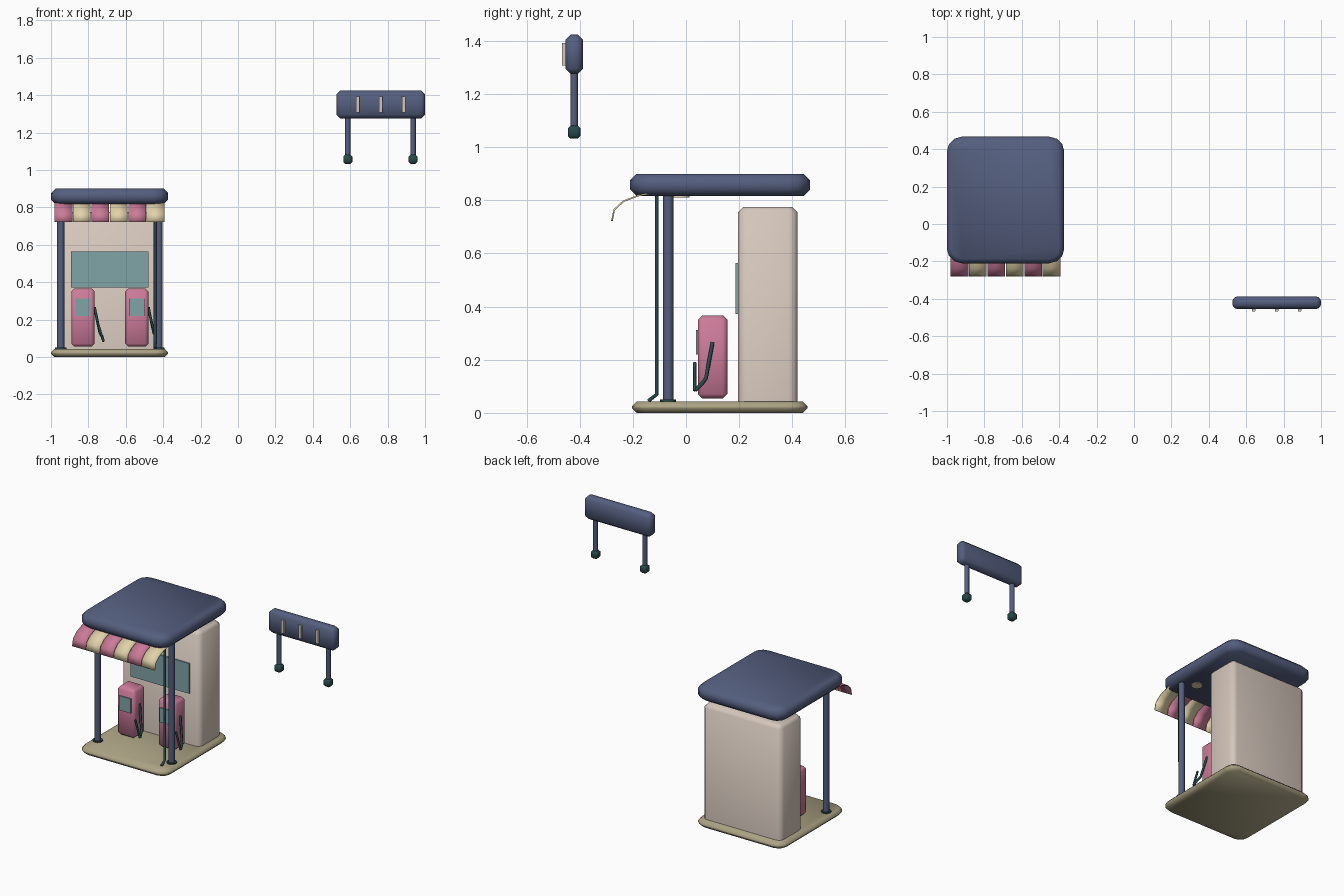
import bpy, bmesh, math

cube = bpy.data.objects.get("Cube")
if cube:
    bpy.data.objects.remove(cube, do_unlink=True)


def material(name, r, g, b):
    """Flat colour given as 0-255 sRGB, stored as linear."""
    col = [((c / 255 + 0.055) / 1.055) ** 2.4 for c in (r, g, b)] + [1]
    m = bpy.data.materials.new(name)
    m.use_nodes = True
    m.diffuse_color = col
    m.node_tree.nodes["Principled BSDF"].inputs["Base Color"].default_value = col
    return m


navy = material("navy paint", 84, 94, 126)
pink = material("pink paint", 204, 123, 153)
cream = material("cream cloth", 226, 211, 170)
beige = material("beige plaster", 213, 199, 188)
teal = material("teal glass", 128, 163, 167)
dark = material("dark teal rubber", 40, 72, 72)
sand = material("sand concrete", 172, 163, 132)


def finish(bm, name, mat):
    bmesh.ops.recalc_face_normals(bm, faces=bm.faces)
    me = bpy.data.meshes.new(name)
    bm.to_mesh(me)
    bm.free()
    me.materials.append(mat)
    ob = bpy.data.objects.new(name, me)
    bpy.context.collection.objects.link(ob)
    bpy.ops.object.select_all(action='DESELECT')
    ob.select_set(True)
    bpy.context.view_layer.objects.active = ob
    bpy.ops.object.shade_smooth_by_angle(angle=math.radians(50))
    return ob


def box(name, mat, x, y, z, corner=0, rim=0, bottom=True):
    """Box between (min, max) ranges, with round corners and chamfered rims."""
    bm = bmesh.new()
    bmesh.ops.create_cube(bm, size=1)
    for v in bm.verts:
        v.co = [r[0] if c < 0 else r[1] for c, r in zip(v.co, (x, y, z))]
    if corner:
        upright = [e for e in bm.edges
                   if abs(e.verts[0].co.z - e.verts[1].co.z) > 1e-4]
        bmesh.ops.bevel(bm, geom=upright, offset=corner, segments=3,
                        profile=0.5, affect='EDGES')
    if rim:
        edges = []
        for e in bm.edges:
            a, b = (v.co.z for v in e.verts)
            if abs(a - b) < 1e-4 and (bottom or a > z[0] + 1e-4):
                edges.append(e)
        bmesh.ops.bevel(bm, geom=edges, offset=rim, segments=1,
                        affect='EDGES')
    return finish(bm, name, mat)


def cylinder(name, mat, x, y, z, radius, sides=12):
    bm = bmesh.new()
    bmesh.ops.create_cone(bm, cap_ends=True, segments=sides, radius1=radius,
                          radius2=radius, depth=z[1] - z[0])
    bmesh.ops.translate(bm, verts=bm.verts, vec=(x, y, sum(z) / 2))
    return finish(bm, name, mat)


def tube(name, mat, points, radius):
    cu = bpy.data.curves.new(name, 'CURVE')
    cu.dimensions = '3D'
    cu.bevel_depth = radius
    cu.bevel_resolution = 1
    cu.use_fill_caps = True
    sp = cu.splines.new('POLY')
    sp.points.add(len(points) - 1)
    for p, co in zip(sp.points, points):
        p.co = (*co, 1)
    cu.materials.append(mat)
    ob = bpy.data.objects.new(name, cu)
    bpy.context.collection.objects.link(ob)
    return ob


# Ground slab, roof slab and shop building
box("ground_slab", sand, (-1, -0.373), (-0.203, 0.458), (0, 0.043), 0.07, 0.018)
box("roof_slab", navy, (-1, -0.373), (-0.21, 0.467), (0.817, 0.9), 0.08, 0.024)
box("shop_building", beige, (-0.965, -0.409), (0.196, 0.42), (0.01, 0.775),
    0.035, 0.02, bottom=False)
box("shop_window", teal, (-0.892, -0.478), (0.187, 0.2), (0.372, 0.565))

# Canopy posts with feet, and lamps under the roof
for side, px, lx in (("right", -0.948, -0.87), ("left", -0.423, -0.503)):
    cylinder(side + "_canopy_post", navy, px, -0.067, (0.005, 0.83), 0.0195)
    cylinder(side + "_post_foot", dark, px, -0.067, (0.03, 0.05), 0.03)
    cylinder(side + "_canopy_lamp", cream, lx, -0.02, (0.811, 0.82), 0.034, 10)

# Drain pipe beside the left post
tube("drain_pipe", dark, [(-0.443, -0.11, 0.825), (-0.443, -0.11, 0.07),
                          (-0.443, -0.142, 0.045)], 0.008)

# Fuel pumps with screen, hose and nozzle
for side, x in (("right", -0.829), ("left", -0.541)):
    box(side + "_pump_body", pink, (x - 0.062, x + 0.062), (0.045, 0.156),
        (0.055, 0.366), 0.02, 0.016)
    box(side + "_pump_screen", teal, (x - 0.041, x + 0.041), (0.037, 0.05),
        (0.22, 0.312))
    tube(side + "_pump_hose", dark,
         [(x + 0.062, 0.1, 0.265), (x + 0.09, 0.075, 0.13),
          (x + 0.102, 0.06, 0.11), (x + 0.11, 0.035, 0.085)], 0.0075)
    tube(side + "_pump_nozzle", dark,
         [(x + 0.11, 0.033, 0.083), (x + 0.078, 0.033, 0.19)], 0.0065)

# Striped awning: six curved strips with narrow seams between them
profile = [(-0.12, 0.828), (-0.18, 0.818), (-0.235, 0.797),
           (-0.27, 0.765), (-0.279, 0.722)]
stripes = 6
width = 0.59 / stripes
for i in range(stripes):
    left = -0.982 + width * i
    bm = bmesh.new()
    rows = [[bm.verts.new((x, y, z)) for y, z in profile]
            for x in (left + 0.002, left + width - 0.002)]
    for j in range(len(profile) - 1):
        bm.faces.new((rows[0][j], rows[1][j], rows[1][j + 1], rows[0][j + 1]))
    strip = finish(bm, f"awning_strip_{i + 1}", cream if i % 2 else pink)
    solid = strip.modifiers.new("thickness", 'SOLIDIFY')
    solid.thickness = 0.006
    solid.offset = 0

# Free-standing sign board with plain bars
box("sign_board", navy, (0.526, 1), (-0.454, -0.388), (1.276, 1.424), 0.026, 0.02)
for i in range(3):
    x = 0.64 + 0.123 * i
    box(f"sign_bar_{i + 1}", beige, (x - 0.01, x + 0.01), (-0.467, -0.45),
        (1.308, 1.392), 0.004)

# Sign legs and their feet
for side, x in (("right", 0.587), ("left", 0.936)):
    cylinder(side + "_sign_leg", navy, x, -0.421, (1.05, 1.29), 0.0145)
    box(side + "_sign_foot", dark, (x - 0.024, x + 0.024), (-0.445, -0.397),
        (1.032, 1.082), 0.014, 0.011)
